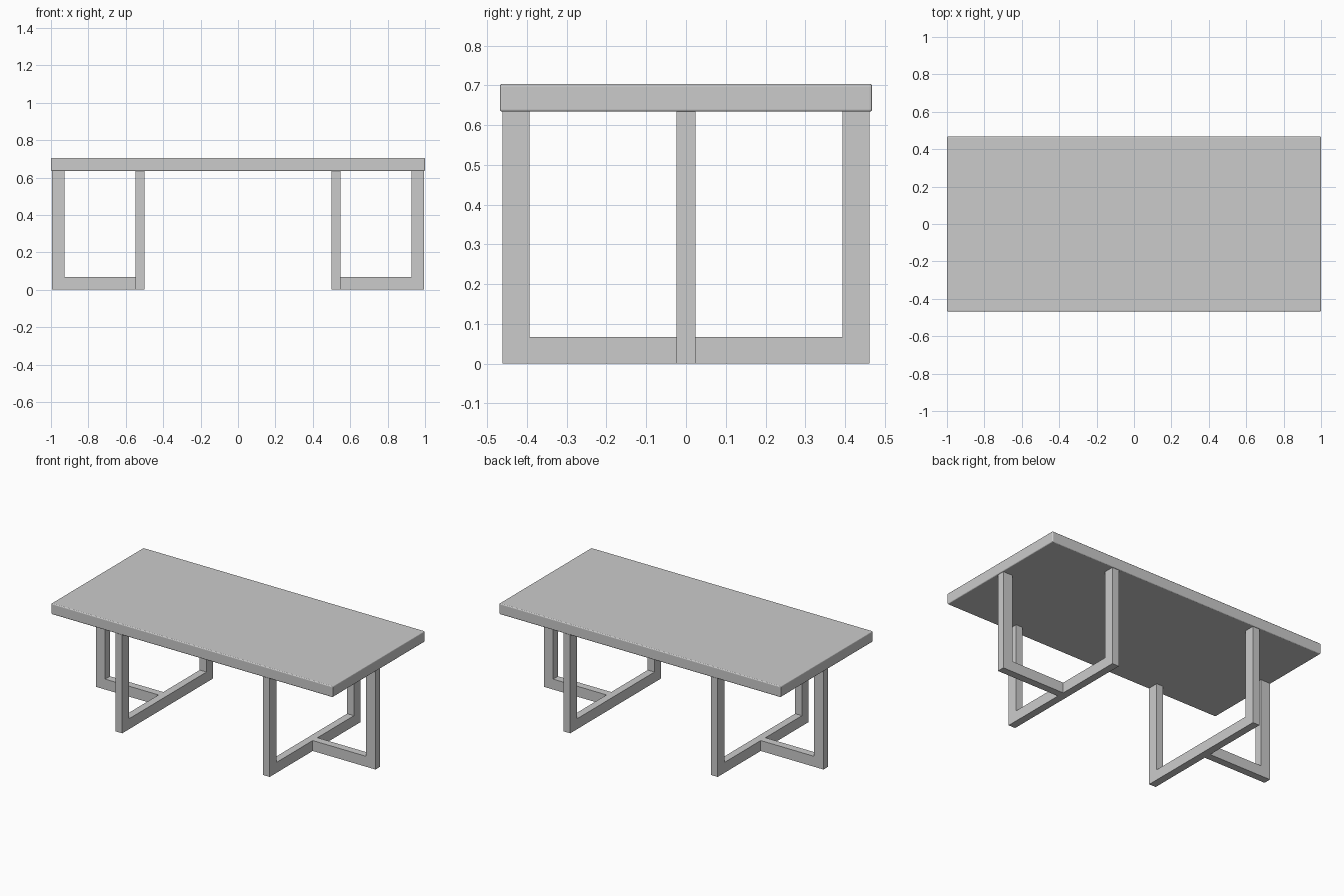
import bpy
import bmesh
from mathutils import Vector

cube = bpy.data.objects.get("Cube")
if cube:
    bpy.data.objects.remove(cube, do_unlink=True)

grey = bpy.data.materials.new("plain grey")
grey.use_nodes = True
COLOUR = (0.6, 0.6, 0.6, 1)
grey.diffuse_color = COLOUR
grey.node_tree.nodes["Principled BSDF"].inputs["Base Color"].default_value = COLOUR

TOP_Z, UNDER_Z = 0.704, 0.634
BAR = 0.067          # bar width seen in the frame's plane
THICK = 0.048        # bar thickness across it


def add_object(name, bm):
    bmesh.ops.recalc_face_normals(bm, faces=bm.faces)
    mesh = bpy.data.meshes.new(name)
    bm.to_mesh(mesh)
    bm.free()
    mesh.materials.append(grey)
    obj = bpy.data.objects.new(name, mesh)
    bpy.context.collection.objects.link(obj)
    return obj


def extruded(name, points, offset):
    """Close a planar outline and push it along the offset."""
    bm = bmesh.new()
    face = bm.faces.new([bm.verts.new(p) for p in points])
    result = bmesh.ops.extrude_face_region(bm, geom=[face])
    verts = [v for v in result["geom"] if isinstance(v, bmesh.types.BMVert)]
    bmesh.ops.translate(bm, verts=verts, vec=Vector(offset))
    return add_object(name, bm)


# Table top with softened edges
bm = bmesh.new()
bmesh.ops.create_cube(bm, size=1)
bmesh.ops.scale(bm, verts=bm.verts, vec=(2, 0.936, TOP_Z - UNDER_Z))
bmesh.ops.translate(bm, verts=bm.verts, vec=(0, 0, (TOP_Z + UNDER_Z) / 2))
top = add_object("table_top", bm)
bevel = top.modifiers.new("soft_edges", "BEVEL")
bevel.width = 0.006
bevel.segments = 3

# Each pedestal: a U frame across the table and an L brace to its end
INNER, OUTER, HALF = 0.5, 0.994, 0.461
for side, s in (("left", 1), ("right", -1)):
    half_u = [(HALF, UNDER_Z), (HALF, 0), (-HALF, 0), (-HALF, UNDER_Z),
              (BAR - HALF, UNDER_Z), (BAR - HALF, BAR),
              (HALF - BAR, BAR), (HALF - BAR, UNDER_Z)]
    extruded(side + "_cross_frame", [(s * INNER, y, z) for y, z in half_u],
             (s * THICK, 0, 0))

    start = INNER + THICK
    brace = [(start, 0), (OUTER, 0), (OUTER, UNDER_Z),
             (OUTER - BAR, UNDER_Z), (OUTER - BAR, BAR), (start, BAR)]
    extruded(side + "_end_brace", [(s * x, -THICK / 2, z) for x, z in brace],
             (0, THICK, 0))
